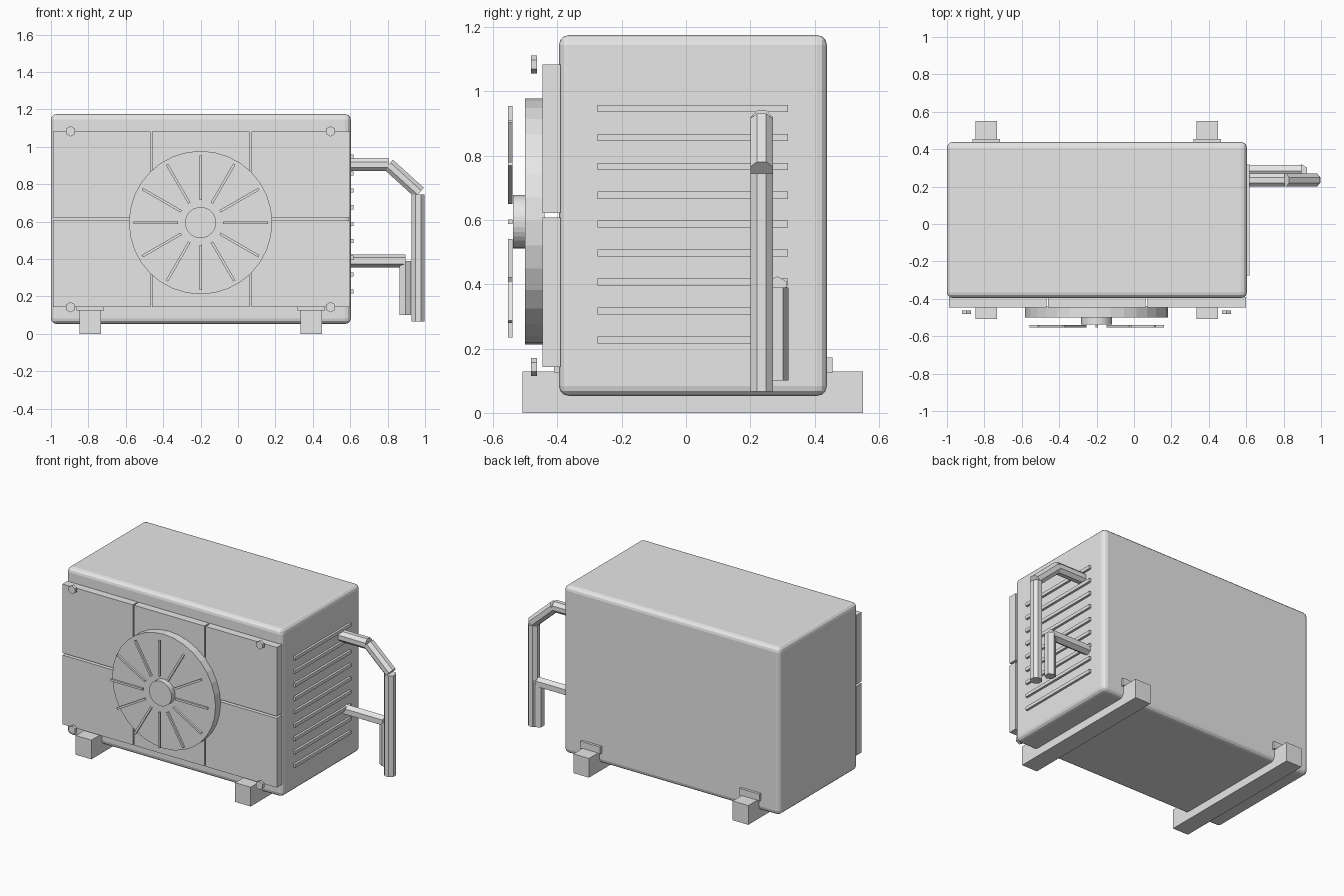
import bpy
import bmesh
import math
from mathutils import Vector, Matrix

cube = bpy.data.objects.get("Cube")
if cube:
    bpy.data.objects.remove(cube, do_unlink=True)

# One plain light grey for every part
grey = bpy.data.materials.new("light_grey")
grey.use_nodes = True
grey.diffuse_color = (0.8, 0.8, 0.8, 1)
grey.node_tree.nodes["Principled BSDF"].inputs["Base Color"].default_value = (0.8, 0.8, 0.8, 1)


def finish(name, bm):
    bmesh.ops.recalc_face_normals(bm, faces=bm.faces)
    mesh = bpy.data.meshes.new(name)
    bm.to_mesh(mesh)
    bm.free()
    mesh.materials.append(grey)
    obj = bpy.data.objects.new(name, mesh)
    bpy.context.collection.objects.link(obj)
    return obj


def box(name, xs, ys, zs, matrix=Matrix()):
    """Box given by its extent along each axis."""
    bm = bmesh.new()
    bmesh.ops.create_cube(bm, size=1)
    for v in bm.verts:
        v.co = matrix @ Vector([(r[0] + r[1]) / 2 + c * (r[1] - r[0])
                                for r, c in zip((xs, ys, zs), v.co)])
    return finish(name, bm)


def prism(name, start, end, radius, sides, ref, phase=0):
    """Straight prism between two points; ref points at the first corner."""
    start, end, u = Vector(start), Vector(end), Vector(ref)
    axis = (end - start).normalized()
    u = (u - axis * u.dot(axis)).normalized()
    v = axis.cross(u)
    bm = bmesh.new()
    rings = []
    for p in (start, end):
        ring = []
        for i in range(sides):
            a = 2 * math.pi * i / sides + phase
            ring.append(bm.verts.new(p + radius * (math.cos(a) * u + math.sin(a) * v)))
        bm.faces.new(ring)
        rings.append(ring)
    for i in range(sides):
        j = (i + 1) % sides
        bm.faces.new((rings[0][i], rings[0][j], rings[1][j], rings[1][i]))
    return finish(name, bm)


# Rounded housing
housing = box("housing", (-1, 0.603), (-0.395, 0.438), (0.053, 1.175))
bevel = housing.modifiers.new("rounded_edges", "BEVEL")
bevel.width = 0.03
bevel.segments = 3

# Front panels, separated by narrow gaps
columns = {"right": (-0.99, -0.468), "middle": (-0.46, 0.062), "left": (0.072, 0.6)}
rows = {"lower": (0.143, 0.607), "upper": (0.621, 1.083)}
for side, xs in columns.items():
    for level, zs in rows.items():
        box(f"front_panel_{level}_{side}", xs, (-0.446, -0.39), zs)

# Fan cover, hub and radiating ribs
fan_x, fan_z = -0.2, 0.595
up = (0, 0, 1)
prism("fan_cover", (fan_x, -0.44, fan_z), (fan_x, -0.5, fan_z), 0.383, 32, up)
prism("fan_hub", (fan_x, -0.495, fan_z), (fan_x, -0.538, fan_z), 0.083, 32, up)
for i in range(12):
    turn = Matrix.Translation((fan_x, 0, fan_z)) @ Matrix.Rotation(i * math.pi / 6, 4, "Y")
    box(f"fan_rib_{i + 1}", (-0.007, 0.007), (-0.553, -0.539), (0.12, 0.36), turn)

# Hexagonal corner bolts
for side, x in (("right", -0.895), ("left", 0.495)):
    for level, z in (("lower", 0.143), ("upper", 1.083)):
        prism(f"bolt_{level}_{side}", (x, -0.463, z), (x, -0.482, z), 0.028, 6, up)

# Support feet and their brackets
for side, x in (("right", -0.79), ("left", 0.392)):
    box(f"foot_{side}", (x - 0.058, x + 0.058), (-0.508, 0.551), (0, 0.129))
    box(f"bracket_{side}", (x - 0.074, x + 0.074), (-0.41, 0.455), (0.125, 0.173))

# Side louvres
for i in range(9):
    z = 0.227 + i * 0.09
    box(f"louvre_{i + 1}", (0.59, 0.618), (-0.275, 0.318), (z - 0.011, z + 0.011))

# Large octagonal pipe in three straight sections
y = 0.235
path = [(0.59, y, 0.905), (0.805, y, 0.905), (0.97, y, 0.755)]
eighth = math.pi / 8
for i in range(2):
    prism(f"large_pipe_{i + 1}", path[i], path[i + 1], 0.038, 8, (0, 1, 0), eighth)
prism("large_pipe_drop", (0.963, y, 0.745), (0.963, y, 0.067), 0.038, 8, (0, 1, 0), eighth)

# Small hexagonal pipe
y = 0.284
prism("small_pipe_outlet", (0.59, y, 0.39), (0.895, y, 0.39), 0.035, 6, up)
prism("small_pipe_drop", (0.895, y, 0.39), (0.895, y, 0.1), 0.035, 6, (0, 1, 0))
